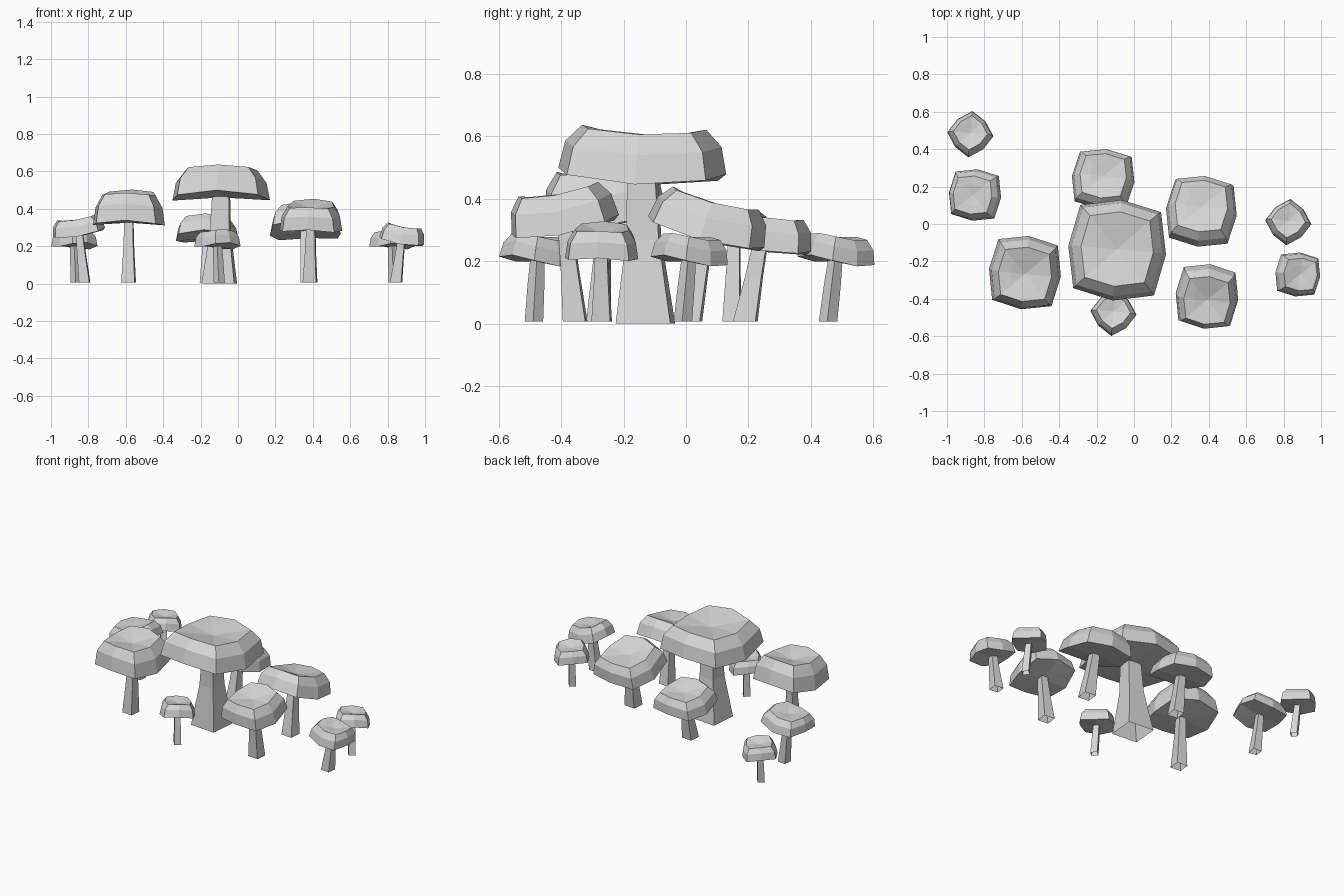
import bpy, bmesh, math
from mathutils import Vector

old = bpy.data.objects.get("Cube")
if old:
    bpy.data.objects.remove(old, do_unlink=True)

grey = bpy.data.materials.new("pale grey")
grey.use_nodes = True
grey.diffuse_color = (0.67, 0.67, 0.67, 1)
grey.node_tree.nodes["Principled BSDF"].inputs["Base Color"].default_value = (0.67, 0.67, 0.67, 1)


def finish(bm, name):
    mesh = bpy.data.meshes.new(name)
    bm.to_mesh(mesh)
    bm.free()
    mesh.materials.append(grey)
    bpy.context.collection.objects.link(bpy.data.objects.new(name, mesh))


def bridge(bm, a, b):
    n = len(a)
    for i in range(n):
        bm.faces.new((a[i], a[(i + 1) % n], b[(i + 1) % n], b[i]))


def fan(bm, ring, centre):
    for i in range(len(ring)):
        bm.faces.new((ring[i], ring[(i + 1) % len(ring)], centre))


def make_cap(name, x, y, z, rx, ry, h, gx, gy, saddle, turn):
    """Rounded square cap: sloped by gx and gy, bent down along its own x axis."""
    bm = bmesh.new()

    def point(r, angle, up):
        u, v = r * math.cos(angle), r * math.sin(angle)
        t = math.radians(turn)
        px = rx * (u * math.cos(t) - v * math.sin(t))
        py = ry * (u * math.sin(t) + v * math.cos(t))
        bend = saddle * (v * v - u * u)
        # Walls lean with the cap
        return bm.verts.new((x + px - gx * up * h, y + py - gy * up * h,
                             z + up * h + gx * px + gy * py + bend))

    rings = []
    for r, up in ((1, 0), (0.93, 0.6), (0.74, 1.0), (0.42, 0.93)):
        rings.append([point(r * (1.17 if i % 2 else 1), i * math.pi / 4, up) for i in range(8)])
    for a, b in zip(rings, rings[1:]):
        bridge(bm, a, b)
    fan(bm, rings[-1], point(0, 0, 0.8))
    fan(bm, rings[0][::-1], point(0, 0, -0.04))
    finish(bm, name)


def make_stem(name, foot, top, w0, w1, turn):
    """Four-sided stem, flared and open at the foot."""
    bm = bmesh.new()
    rings = []
    for f, w in ((0, w0), (0.55, w1 * 1.2), (1, w1)):
        c = Vector(foot).lerp(Vector(top), f)
        ring = []
        for i in range(4):
            a = math.radians(45 + turn + 90 * i)
            ring.append(bm.verts.new((c.x + 1.414 * w * math.cos(a), c.y + 1.414 * w * math.sin(a), c.z)))
        rings.append(ring)
    bridge(bm, rings[0], rings[1])
    bridge(bm, rings[1], rings[2])
    finish(bm, name)


# name, cap centre, radii, height, slopes, saddle, turn, foot position, foot and top half widths
mushrooms = [
    ("large_middle", (-0.09, -0.14, 0.467), (0.262, 0.27), 0.15, (0, -0.04), 0.022, -5, (-0.1, -0.13), (0.088, 0.044)),
    ("left_front_tall", (-0.583, -0.26, 0.332), (0.193, 0.197), 0.152, (0, 0.06), 0.019, -6, (-0.585, -0.28), (0.036, 0.022)),
    ("right_front", (0.39, -0.387, 0.302), (0.168, 0.173), 0.12, (0, 0.18), 0.016, -6, (0.385, -0.355), (0.036, 0.022)),
    ("right_back", (0.36, 0.065, 0.278), (0.19, 0.187), 0.115, (0, -0.27), 0.016, -6, (0.375, 0.01), (0.038, 0.024)),
    ("back_middle", (-0.165, 0.24, 0.246), (0.168, 0.161), 0.1, (0, -0.18), 0.014, -6, (-0.165, 0.19), (0.036, 0.022)),
    ("left_back", (-0.85, 0.155, 0.265), (0.14, 0.138), 0.083, (0.16, 0), 0.012, 84, (-0.82, 0.147), (0.028, 0.018)),
    ("far_left", (-0.875, 0.48, 0.201), (0.106, 0.106), 0.077, (0, -0.11), 0.01, 40, (-0.865, 0.455), (0.021, 0.016)),
    ("small_front", (-0.11, -0.475, 0.201), (0.106, 0.106), 0.077, (0, -0.11), 0.01, 40, (-0.1, -0.487), (0.021, 0.016)),
    ("small_right", (0.825, 0.01, 0.201), (0.106, 0.106), 0.077, (0, -0.11), 0.01, 40, (0.835, -0.01), (0.021, 0.016)),
    ("far_right", (0.875, -0.27, 0.22), (0.12, 0.118), 0.086, (-0.18, 0), 0.011, 84, (0.845, -0.27), (0.03, 0.019)),
]

for name, centre, radii, height, slopes, saddle, turn, foot, widths in mushrooms:
    make_cap(name + "_cap", *centre, *radii, height, *slopes, saddle, turn)
    x, y, z = centre
    base = 0.0 if name == "large_middle" else 0.007
    make_stem(name + "_stem", (*foot, base), (x, y, z + 0.02), *widths, turn)
